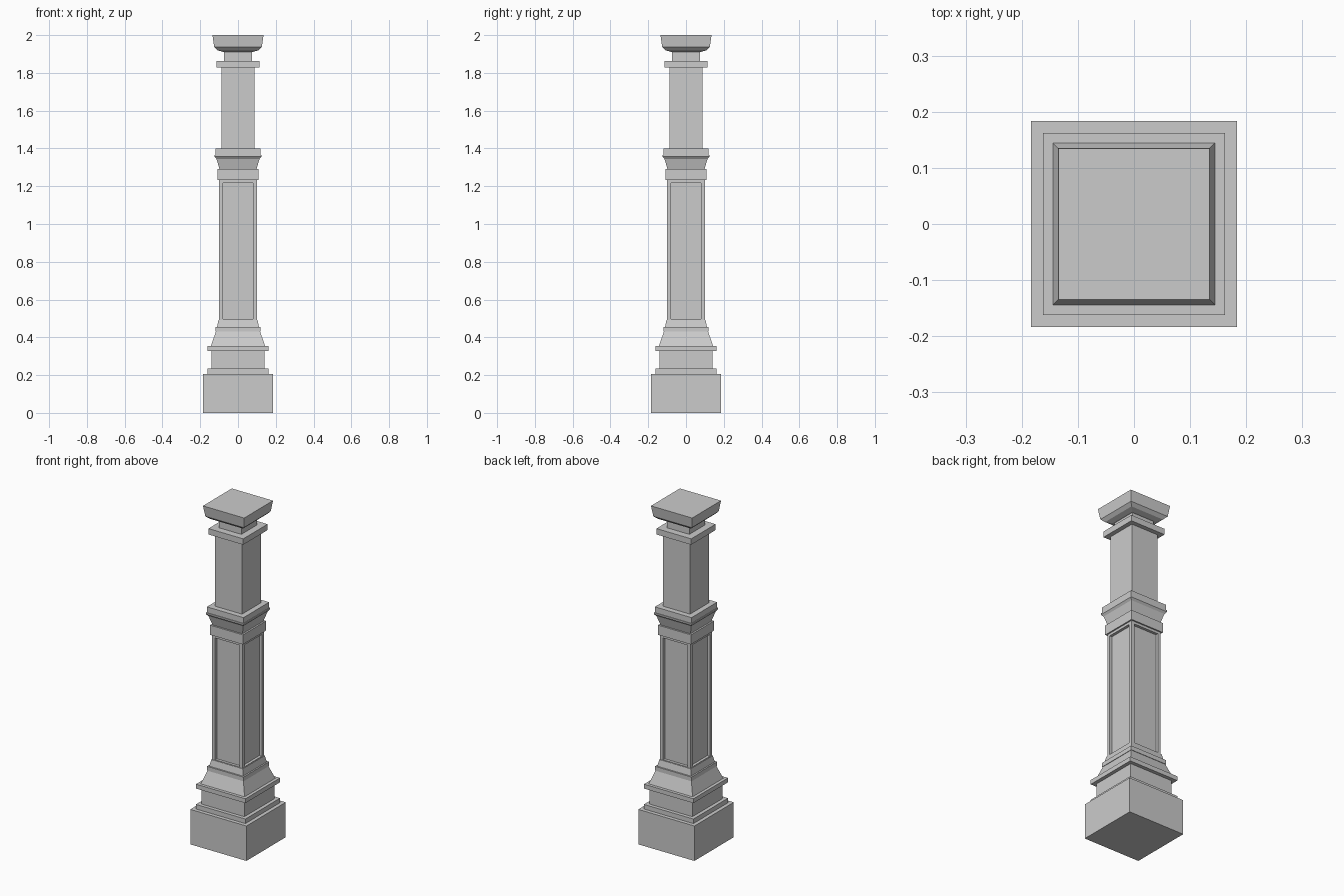
import bpy, bmesh
from mathutils import Vector

if "Cube" in bpy.data.objects:
    bpy.data.objects.remove(bpy.data.objects["Cube"])


def square_stack(name, profile, panel=None):
    """Sweep (half_width, z) points around a square and cap both ends."""
    bm = bmesh.new()
    rings = [[bm.verts.new((sx * h, sy * h, z))
              for sx, sy in ((-1, -1), (1, -1), (1, 1), (-1, 1))]
             for h, z in profile]
    sides = []
    for lo, hi in zip(rings, rings[1:]):
        for i in range(4):
            j = (i + 1) % 4
            sides.append(bm.faces.new((lo[i], lo[j], hi[j], hi[i])))
    bm.faces.new(rings[0][::-1])
    bm.faces.new(rings[-1])
    bm.normal_update()
    if panel:
        # Sunken rectangular panel on each side
        border, depth = panel
        bmesh.ops.inset_individual(bm, faces=sides, thickness=border)
        normals = [f.normal.copy() for f in sides]
        for f, n in zip(sides, normals):
            res = bmesh.ops.extrude_face_region(bm, geom=[f])
            verts = [g for g in res["geom"] if isinstance(g, bmesh.types.BMVert)]
            bmesh.ops.translate(bm, verts=verts, vec=Vector(n) * -depth)
        bmesh.ops.delete(bm, geom=[f for f in sides if f.is_valid], context='FACES_ONLY')
    bmesh.ops.recalc_face_normals(bm, faces=bm.faces)
    mesh = bpy.data.meshes.new(name)
    bm.to_mesh(mesh)
    bm.free()
    ob = bpy.data.objects.new(name, mesh)
    bpy.context.collection.objects.link(ob)
    return ob


# Plinth and stepped base
square_stack("plinth", [(0.184, 0), (0.184, 0.207)])
square_stack("base_steps", [(0.162, 0.207), (0.162, 0.234), (0.141, 0.234),
                            (0.141, 0.328), (0.162, 0.328), (0.162, 0.354)])

# Sloped foot with a small band
square_stack("sloped_foot", [(0.144, 0.354), (0.117, 0.43), (0.12, 0.43), (0.12, 0.455),
                             (0.111, 0.455), (0.103, 0.493)])

# Panelled lower shaft
square_stack("panelled_shaft", [(0.1, 0.477), (0.1, 1.238)], panel=(0.028, 0.016))

# Collar and flared capital
square_stack("collar", [(0.108, 1.233), (0.108, 1.29)])
square_stack("flared_capital", [(0.098, 1.29), (0.114, 1.345), (0.124, 1.357),
                                (0.124, 1.366), (0.12, 1.366), (0.12, 1.4)])

# Plain upper shaft, band and neck
square_stack("upper_shaft", [(0.088, 1.4), (0.088, 1.828)])
square_stack("upper_band", [(0.114, 1.828), (0.114, 1.863)])
square_stack("neck", [(0.073, 1.863), (0.073, 1.912)])

# Flared cap
square_stack("cap", [(0.08, 1.911), (0.108, 1.92), (0.126, 1.937), (0.135, 2.0)])
